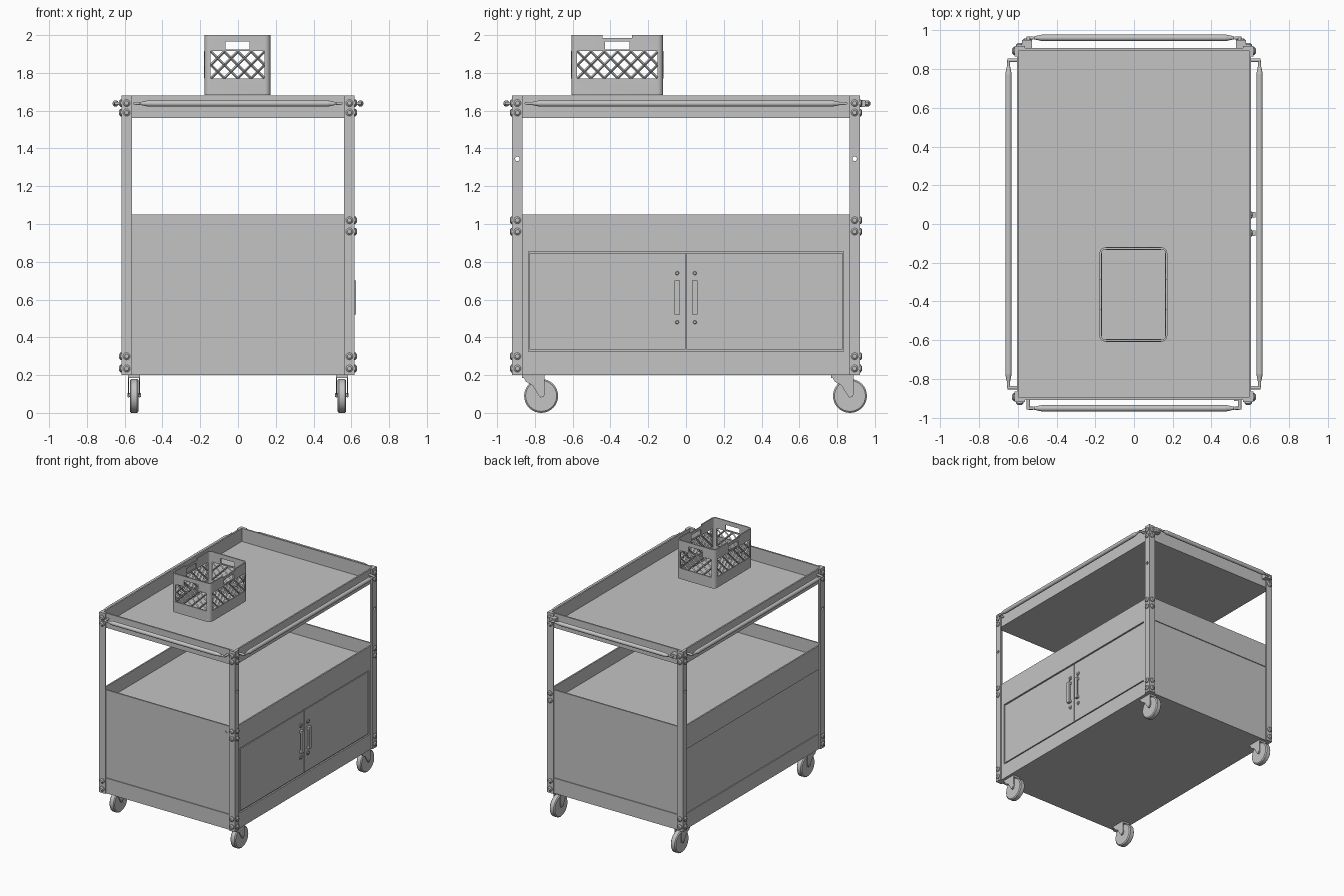
import bpy, bmesh, math
from mathutils import Vector

if "Cube" in bpy.data.objects:
    bpy.data.objects.remove(bpy.data.objects["Cube"], do_unlink=True)

grey = bpy.data.materials.new("steel grey")
grey.use_nodes = True
colour = (0.55, 0.55, 0.55, 1)
grey.diffuse_color = colour
grey.node_tree.nodes["Principled BSDF"].inputs["Base Color"].default_value = colour


def box(bm, lo, hi):
    lo, hi = Vector(lo), Vector(hi)
    verts = bmesh.ops.create_cube(bm, size=1)["verts"]
    for v in verts:
        v.co = Vector(a * b for a, b in zip(v.co, hi - lo)) + (lo + hi) / 2
    return verts


def rod(bm, a, b, r0, r1=None, sides=16):
    a, b = Vector(a), Vector(b)
    verts = bmesh.ops.create_cone(bm, cap_ends=True, segments=sides, radius1=r0,
                                  radius2=r0 if r1 is None else r1, depth=(b - a).length)["verts"]
    turn = (b - a).to_track_quat("Z", "Y")
    for v in verts:
        v.co = turn @ v.co + (a + b) / 2


def prism(bm, points, shift):
    face = bm.faces.new([bm.verts.new(p) for p in points])
    out = bmesh.ops.extrude_face_region(bm, geom=[face])["geom"]
    for v in out:
        if isinstance(v, bmesh.types.BMVert):
            v.co += Vector(shift)


def finish(bm, name, smooth=False):
    bmesh.ops.recalc_face_normals(bm, faces=bm.faces)
    mesh = bpy.data.meshes.new(name)
    bm.to_mesh(mesh)
    bm.free()
    mesh.materials.append(grey)
    ob = bpy.data.objects.new(name, mesh)
    bpy.context.collection.objects.link(ob)
    bpy.ops.object.select_all(action="DESELECT")
    ob.select_set(True)
    bpy.context.view_layer.objects.active = ob
    if smooth:
        bpy.ops.object.shade_smooth_by_angle()
    return ob


def cut(ob, bm, name):
    cutter = finish(bm, name)
    cutter.hide_render = True
    bpy.context.view_layer.objects.active = ob
    mod = ob.modifiers.new("cut", "BOOLEAN")
    mod.operation, mod.solver, mod.object = "DIFFERENCE", "EXACT", cutter
    bpy.ops.object.modifier_apply(modifier=mod.name)
    bpy.data.objects.remove(cutter, do_unlink=True)


W, D, T = 0.605, 0.908, 0.012      # tray half sizes, sheet thickness
LX, LY = W + T, D + T              # outer faces of the legs


# Open trays: four walls and a floor
def tray(name, z0, z1, floor):
    bm = bmesh.new()
    for s in (-1, 1):
        xs, ys = sorted((s * W, s * (W - T))), sorted((s * D, s * (D - T)))
        box(bm, (xs[0], -D, z0), (xs[1], D, z1))
        box(bm, (-W + T, ys[0], z0), (W - T, ys[1], z1))
    box(bm, (-W + T, -D + T, floor), (W - T, D - T, floor + T))
    finish(bm, name)


tray("top_tray", 1.56, 1.68, 1.56)
tray("middle_tray", 0.855, 1.05, 0.93)
tray("bottom_tray", 0.2, 0.325, 0.2)

# Cabinet: recessed panels between the trays
bm = bmesh.new()
box(bm, (-W + 0.007, -D + 0.007, 0.3), (W - 0.014, D - 0.007, 0.9))
finish(bm, "cabinet_body")
bm = bmesh.new()
for s in (-1, 1):
    ys = sorted((s * 0.835, s * D))
    box(bm, (W - 0.016, ys[0], 0.325), (W, ys[1], 0.855))
finish(bm, "door_stiles")
for s, side in ((-1, "front"), (1, "back")):
    bm = bmesh.new()
    ys = sorted((s * 0.003, s * 0.829))
    box(bm, (W - 0.016, ys[0], 0.336), (W - 0.003, ys[1], 0.846))
    finish(bm, side + "_door")
    # Pull handle with feet and screws
    bm = bmesh.new()
    y = s * 0.047
    box(bm, (W + 0.008, y - 0.014, 0.52), (W + 0.021, y + 0.014, 0.70))
    for z, foot in ((0.52, -1), (0.70, 1)):
        za, zb = sorted((z, z - foot * 0.02))
        box(bm, (W - 0.004, y - 0.014, za), (W + 0.012, y + 0.014, zb))
        c = z + foot * 0.04
        rod(bm, (W - 0.004, y, c), (W + 0.003, y, c), 0.018, sides=8)
        rod(bm, (W + 0.003, y, c), (W + 0.008, y, c), 0.01, 0.007)
    finish(bm, side + "_door_handle", True)

# Small lock screw on the front of the middle tray
bm = bmesh.new()
rod(bm, (0.525, -D, 0.992), (0.525, -D - 0.006, 0.992), 0.01)
finish(bm, "tray_screw", True)

# Angle-iron legs with a through hole in each flange
bm = bmesh.new()
ix, iy, z = LX - 0.055, LY - 0.055, 0.2
prism(bm, [(LX, LY, z), (LX, iy, z), (W, iy, z), (W, D, z), (ix, D, z), (ix, LY, z)], (0, 0, 1.48))
legs = finish(bm, "legs")
BX, BY = 0.59, 0.893
for a, b in (((W - 0.02, BY, 1.345), (LX + 0.02, BY, 1.345)),
             ((BX, D - 0.02, 1.345), (BX, LY + 0.02, 1.345))):
    bm = bmesh.new()
    rod(bm, a, b, 0.012)
    cut(legs, bm, "leg_hole_cutter")
mirror = legs.modifiers.new("mirror", "MIRROR")
mirror.use_axis = (True, True, False)

# Bolts, on both faces of every leg
bm = bmesh.new()
for sx in (-1, 1):
    for sy in (-1, 1):
        heights = [1.64, 1.59, 0.30, 0.235] + ([1.02, 0.96] if sx > 0 else [])
        for z in heights:
            for p, n in ((Vector((sx * LX, sy * BY, z)), Vector((sx, 0, 0))),
                         (Vector((sx * BX, sy * LY, z)), Vector((0, sy, 0)))):
                rod(bm, p, p + n * 0.006, 0.02)
                rod(bm, p + n * 0.006, p + n * 0.013, 0.019, 0.011)
finish(bm, "leg_bolts", True)


# Push rails: thin posts carrying a bar with tapered ends
def rail(name, along, out, wall, half):
    along, out, up = Vector(along), Vector(out), Vector((0, 0, 1.638))
    bm = bmesh.new()
    bar = up + out * (wall + 0.043)
    for s in (-1, 1):
        end = along * s * half
        rod(bm, up + out * (wall - 0.01) + end, bar + end + out * 0.006, 0.009)
        rod(bm, bar + end, bar + end * 0.95, 0.008)
        rod(bm, bar + along * s * (half - 0.03), bar + along * s * (half - 0.07), 0.008, 0.0165)
    rod(bm, bar - along * (half - 0.07), bar + along * (half - 0.07), 0.0165)
    finish(bm, name, True)


X, Y = (1, 0, 0), (0, 1, 0)
rail("front_rail", X, (0, -1, 0), D, 0.545)
rail("back_rail", X, Y, D + 0.01, 0.545)
rail("left_rail", Y, X, W, 0.845)
rail("right_rail", Y, (-1, 0, 0), W, 0.845)
bm = bmesh.new()
for s in (-1, 1):
    box(bm, (s * 0.552 - 0.026, D, 1.62), (s * 0.552 + 0.026, D + 0.042, 1.656))
finish(bm, "back_rail_brackets")

# Casters: wheel, trailing fork and swivel plate
for sx, xn in ((-1, "right"), (1, "left")):
    for wy, yn in ((-0.767, "front"), (0.868, "back")):
        x = sx * 0.55
        bm = bmesh.new()
        for a, b, r0, r1 in ((-0.023, -0.016, 0.082, 0.09), (-0.016, 0.016, 0.09, 0.09),
                             (0.016, 0.023, 0.09, 0.082)):
            rod(bm, (x + a, wy, 0.09), (x + b, wy, 0.09), r0, r1, 32)
        finish(bm, f"{yn}_{xn}_wheel", True)
        bm = bmesh.new()
        side = [(-0.1, 0.2), (0.018, 0.2), (0.02, 0.1), (0.012, 0.084), (-0.004, 0.082),
                (-0.018, 0.1), (-0.045, 0.145), (-0.08, 0.165)]
        for off in (-0.032, 0.026):
            prism(bm, [(x + off, wy + y, z) for y, z in side], (0.006, 0, 0))
        box(bm, (x - 0.032, wy - 0.1, 0.185), (x + 0.032, wy + 0.018, 0.201))
        rod(bm, (x - 0.036, wy, 0.095), (x + 0.036, wy, 0.095), 0.011)
        finish(bm, f"{yn}_{xn}_caster_fork", True)

# Crate: rounded shell with windows, hand holes and dipped long rims
CX, CY, HX, HY, Z0, Z1 = -0.003, -0.364, 0.175, 0.243, 1.682, 2.0


def rounded(bm, inset, z0, z1):
    r = 0.03 - inset
    pts = []
    for k, (sx, sy) in enumerate(((1, 1), (-1, 1), (-1, -1), (1, -1))):
        for j in range(6):
            a = math.pi / 2 * (k + j / 5)
            pts.append((CX + sx * (HX - 0.03) + r * math.cos(a),
                        CY + sy * (HY - 0.03) + r * math.sin(a), z0))
    prism(bm, pts, (0, 0, z1 - z0))


bm = bmesh.new()
rounded(bm, 0, Z0, Z1)
crate = finish(bm, "crate_shell")
bm = bmesh.new()
rounded(bm, 0.01, Z0 + 0.012, Z1 + 0.1)
cut(crate, bm, "crate_inside_cutter")
WZ0, WZ1, WX, WY = 1.77, 1.915, 0.142, 0.212
bm = bmesh.new()
box(bm, (CX - WX, CY - 1, WZ0), (CX + WX, CY + 1, WZ1))
box(bm, (CX - 0.064, CY - 1, 1.925), (CX + 0.064, CY + 1, 1.966))
cut(crate, bm, "crate_end_cutter")
bm = bmesh.new()
box(bm, (CX - 1, CY - WY, WZ0), (CX + 1, CY + WY, WZ1))
box(bm, (CX - 1, CY - 0.064, 1.925), (CX + 1, CY + 0.064, 1.966))
box(bm, (CX - 1, CY - 0.078, 1.986), (CX + 1, CY + 0.078, 2.1))
cut(crate, bm, "crate_side_cutter")
bpy.ops.object.select_all(action="DESELECT")
crate.select_set(True)
bpy.ops.object.shade_smooth_by_angle()


# Diagonal lattice clipped to a window
def lattice(bm, half, place):
    h = WZ1 - WZ0
    step = 2 * half / round(2 * half / (h / 2))
    for k in range(-3, round(2 * half / step) + 3):
        for s in (-1, 1):
            u = -half + k * step + (h if s < 0 else 0)
            ends = sorted(((-half - u) * s, (half - u) * s))
            t0, t1 = max(0, ends[0]), min(h, ends[1])
            if t1 - t0 > 0.01:
                rod(bm, place(u + s * t0, WZ0 + t0), place(u + s * t1, WZ0 + t1), 0.007, sides=4)


bm = bmesh.new()
for s in (-1, 1):
    lattice(bm, WX, lambda u, z: (CX + u, CY + s * (HY - 0.006), z))
    lattice(bm, WY, lambda u, z: (CX + s * (HX - 0.006), CY + u, z))
finish(bm, "crate_lattice")
